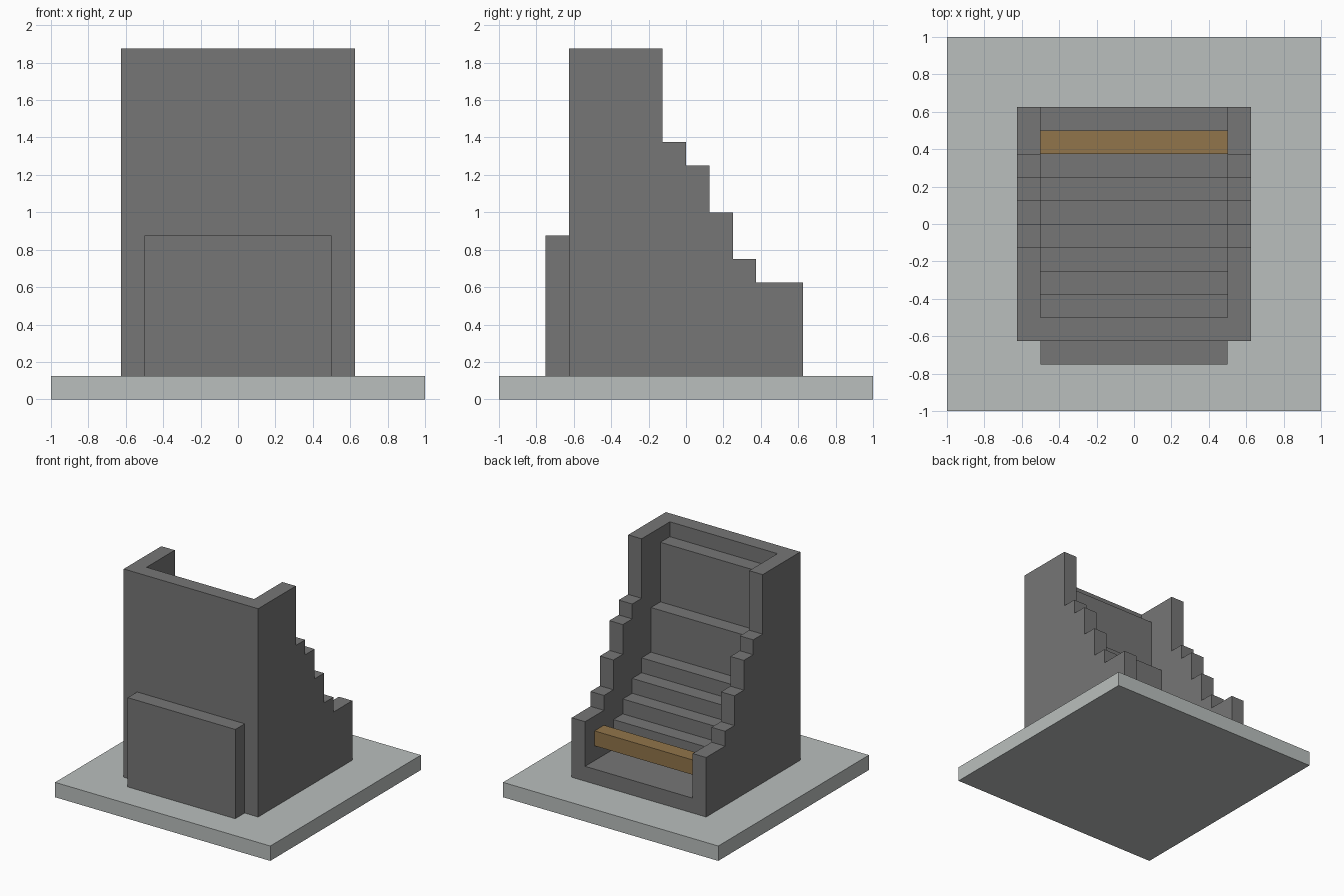
import bpy
import bmesh

if "Cube" in bpy.data.objects:
    bpy.data.objects.remove(bpy.data.objects["Cube"])

U = 0.125  # module size shared by every part


def material(name, rgb):
    m = bpy.data.materials.new(name)
    m.use_nodes = True
    colour = (*rgb, 1.0)
    m.diffuse_color = colour
    m.node_tree.nodes["Principled BSDF"].inputs["Base Color"].default_value = colour
    return m


def extrude_profile(name, profile, half_width, mat):
    """Extrude a side profile of (y, z) points, in modules, along x."""
    bm = bmesh.new()
    face = bm.faces.new([bm.verts.new((-half_width * U, y * U, z * U)) for y, z in profile])
    ext = bmesh.ops.extrude_face_region(bm, geom=[face])
    moved = [g for g in ext["geom"] if isinstance(g, bmesh.types.BMVert)]
    bmesh.ops.translate(bm, verts=moved, vec=(2 * half_width * U, 0, 0))
    bmesh.ops.recalc_face_normals(bm, faces=bm.faces)
    mesh = bpy.data.meshes.new(name)
    bm.to_mesh(mesh)
    bm.free()
    mesh.materials.append(mat)
    obj = bpy.data.objects.new(name, mesh)
    bpy.context.collection.objects.link(obj)
    return obj


def block(name, y0, y1, z0, z1, half_width, mat):
    return extrude_profile(name, [(y0, z0), (y1, z0), (y1, z1), (y0, z1)], half_width, mat)


def stairs(start, treads):
    """Stepped outline: each tread is (end y, height)."""
    points, y = [], start
    for end, z in treads:
        points += [(y, z), (end, z)]
        y = end
    return points


light_grey = material("light grey", (0.49, 0.52, 0.51))
dark_grey = material("dark grey", (0.181, 0.181, 0.181))
brown = material("brown", (0.283, 0.178, 0.069))

# Base slab
block("base_plate", -8, 8, 0, 1, 8, light_grey)

# Housing with stepped side walls
wall = stairs(-5, [(-1, 15), (0, 11), (1, 10), (2, 8), (3, 6), (5, 5)])
housing = extrude_profile("stepped_housing", wall + [(5, 1), (-5, 1)], 5, dark_grey)

# Hollow between the walls, leaving inner steps and a low floor
steps = stairs(-4, [(-3, 14), (-2, 10), (-1, 7), (0, 6), (1, 5), (2, 4), (6, 2)])
cutter = extrude_profile("hollow_cutter", steps + [(6, 16), (-4, 16)], 4, dark_grey)
cutter.hide_render = True
mod = housing.modifiers.new("hollow", "BOOLEAN")
mod.operation = "DIFFERENCE"
mod.solver = "EXACT"
mod.object = cutter
depsgraph = bpy.context.evaluated_depsgraph_get()
hollowed = bpy.data.meshes.new_from_object(housing.evaluated_get(depsgraph))
housing.modifiers.clear()
housing.data = hollowed
bpy.data.objects.remove(cutter)

# Panel on the front wall and crossbar over the low floor
block("front_panel", -6, -5, 1, 7, 4, dark_grey)
block("brown_crossbar", 3, 4, 3, 4, 4, brown)
